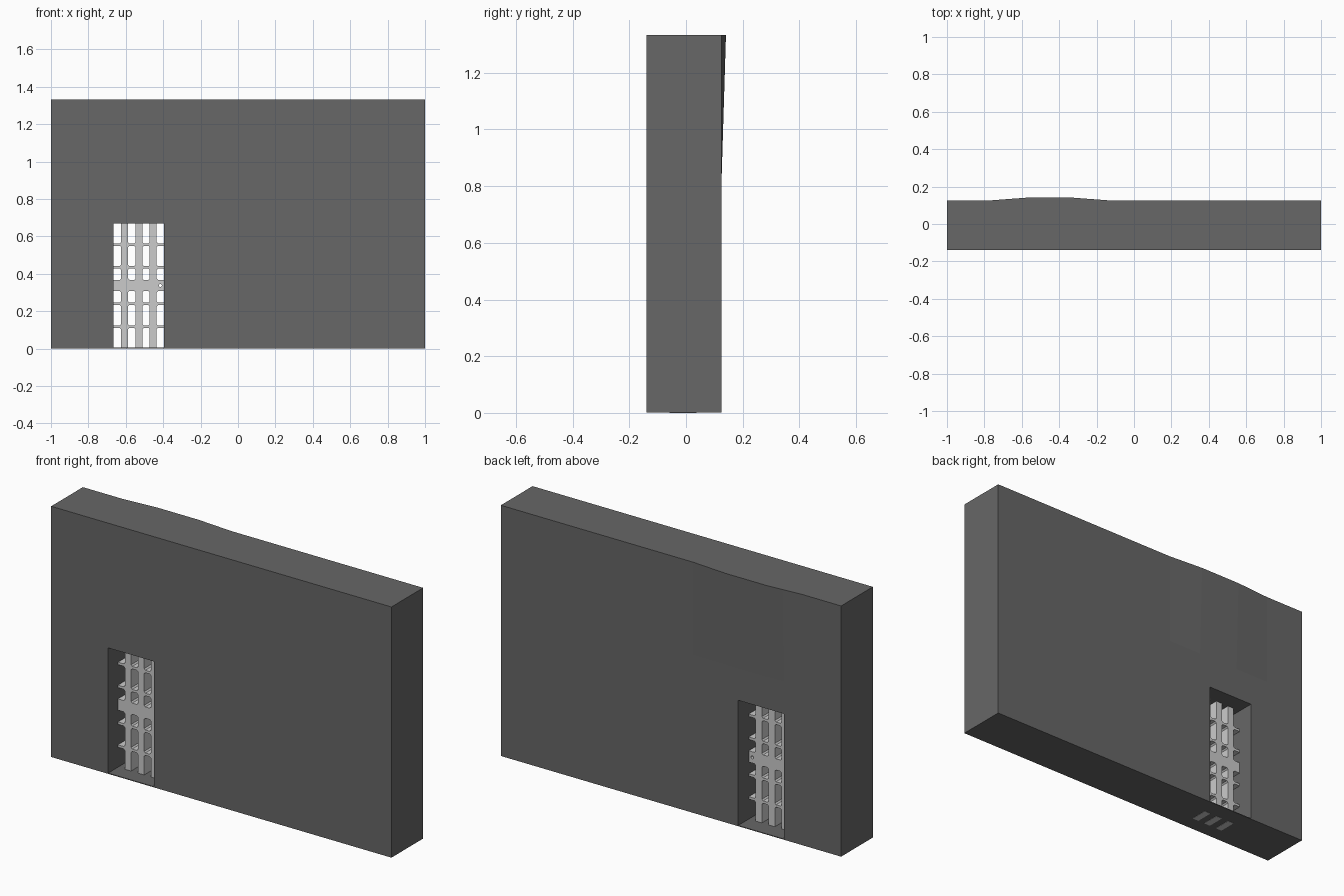
import bpy, bmesh

if "Cube" in bpy.data.objects:
    bpy.data.objects.remove(bpy.data.objects["Cube"])


def material(name, v):
    m = bpy.data.materials.new(name)
    m.diffuse_color = (v, v, v, 1)
    m.use_nodes = True
    m.node_tree.nodes["Principled BSDF"].inputs["Base Color"].default_value = m.diffuse_color
    return m


DARK = material("dark grey stone", 0.135)
LIGHT = material("light grey metal", 0.60)


def finish(name, bm, mat):
    bmesh.ops.recalc_face_normals(bm, faces=bm.faces)
    me = bpy.data.meshes.new(name)
    bm.to_mesh(me)
    bm.free()
    me.materials.append(mat)
    ob = bpy.data.objects.new(name, me)
    bpy.context.collection.objects.link(ob)
    return ob


def prism(bm, pts, y0, y1):
    """Extrude an (x, z) outline from y0 to y1."""
    a = [bm.verts.new((x, y0, z)) for x, z in pts]
    b = [bm.verts.new((x, y1, z)) for x, z in pts]
    bm.faces.new(a)
    bm.faces.new(b[::-1])
    for i in range(len(pts)):
        j = (i + 1) % len(pts)
        bm.faces.new((a[i], b[i], b[j], a[j]))


def box(bm, x0, x1, z0, z1, y0, y1):
    prism(bm, [(x0, z0), (x1, z0), (x1, z1), (x0, z1)], y0, y1)


# Wall: grid of cells with the doorway left out and the back bulging at the top
xs = [-1, -0.77, -0.665, -0.57, -0.395, -0.33, -0.13, 1]
zs = [0.001, 0.005, 0.67, 0.84, 1.333]
bulge = [0, 0, 0.008, 0.015, 0.015, 0.015, 0, 0]
NX, NZ = len(xs) - 1, len(zs) - 1


def solid(i, k):
    return 0 <= i < NX and 0 <= k < NZ and not (k == 1 and 2 <= i <= 3)


bm = bmesh.new()
V = {}
for i, x in enumerate(xs):
    for k, z in enumerate(zs):
        V[i, k, 0] = bm.verts.new((x, -0.14, z))
        V[i, k, 1] = bm.verts.new((x, 0.126 + (bulge[i] if k == NZ else 0), z))
for i in range(NX):
    for k in range(NZ):
        if not solid(i, k):
            continue
        ring = [(i, k), (i + 1, k), (i + 1, k + 1), (i, k + 1)]
        for s in (0, 1):
            bm.faces.new([V[c + (s,)] for c in ring])
        for n, (di, dk) in enumerate([(0, -1), (1, 0), (0, 1), (-1, 0)]):
            if not solid(i + di, k + dk):
                p, q = ring[n], ring[(n + 1) % 4]
                bm.faces.new((V[p + (0,)], V[q + (0,)], V[q + (1,)], V[p + (1,)]))
finish("wall", bm, DARK)

# Gate bars
Y0, Y1 = -0.058, 0.037
uprights = [(-0.625, -0.588), (-0.548, -0.511), (-0.472, -0.435)]
rails = [(0.111, 0.124), (0.233, 0.246), (0.428, 0.441), (0.55, 0.563)]
lock = (0.308, 0.368)

bm = bmesh.new()
for a, b in uprights:
    box(bm, a, b, 0, 0.67, Y0, Y1)
finish("gate_uprights", bm, LIGHT)

bm = bmesh.new()
for a, b in rails:
    box(bm, -0.666, -0.394, a, b, Y0, Y1)
finish("gate_rails", bm, LIGHT)

# Small chamfers in the inner corners of the openings
bm = bmesh.new()
c = 0.007
for a, b in uprights:
    for z0, z1 in rails + [lock]:
        for x, sx in ((a, -1), (b, 1)):
            for z, sz in ((z0, -1), (z1, 1)):
                prism(bm, [(x, z), (x + sx * c, z), (x, z + sz * c)], Y0, Y1)
finish("gate_corner_fillets", bm, LIGHT)

# Lock rail with a round keyhole
bm = bmesh.new()
box(bm, -0.666, -0.394, lock[0], lock[1], Y0, Y1)
lock_rail = finish("gate_lock_rail", bm, LIGHT)
bpy.ops.mesh.primitive_cylinder_add(vertices=12, radius=0.008, depth=0.4,
                                    location=(-0.415, 0, 0.338),
                                    rotation=(1.5707963, 0, 0))
cutter = bpy.context.object
cutter.name = "keyhole_cutter"
cutter.hide_render = True
cutter.data.materials.append(LIGHT)
mod = lock_rail.modifiers.new("keyhole", 'BOOLEAN')
mod.operation = 'DIFFERENCE'
mod.object = cutter
bpy.context.view_layer.objects.active = lock_rail
bpy.ops.object.modifier_apply(modifier=mod.name)
bpy.data.objects.remove(cutter)
